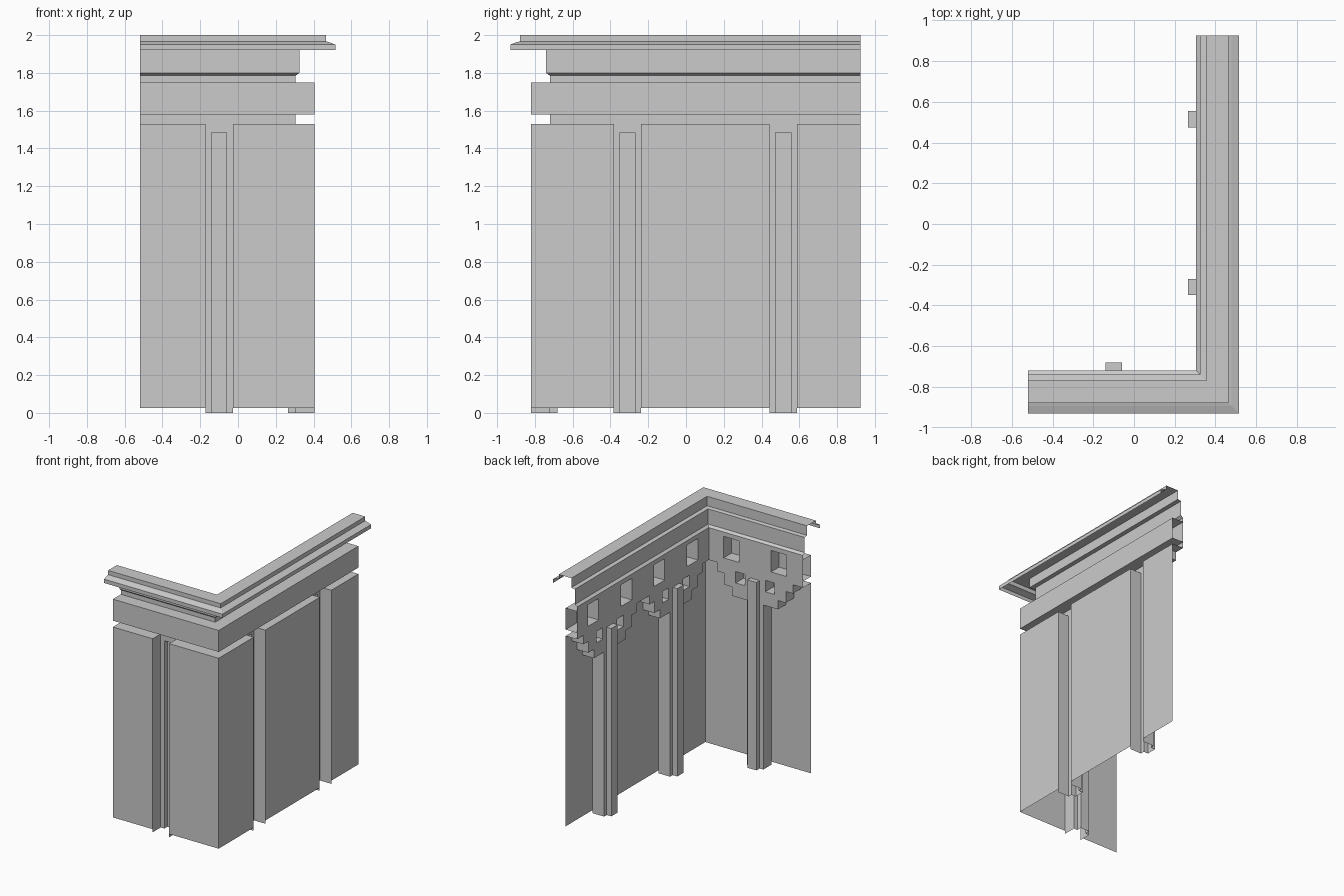
import bpy, bmesh

cube = bpy.data.objects.get("Cube")
if cube:
    bpy.data.objects.remove(cube, do_unlink=True)

stone = bpy.data.materials.new("plain_grey")
stone.use_nodes = True
GREY = (0.6, 0.6, 0.6, 1)
stone.diffuse_color = GREY
stone.node_tree.nodes["Principled BSDF"].inputs["Base Color"].default_value = GREY

INNER, OUTER, GROOVE = 0.305, 0.405, 0.265    # depths measured outwards
SHIFT = -0.415                                # front wall is offset in y
FRONT_END, RIGHT_END = -0.52, 0.925
PANEL_LOW, PANEL_TOP = 0.025, 1.53
FRIEZE_LOW, FRIEZE_TOP = 1.58, 1.75
HALF, SLOT = 0.0725, 0.04                     # half widths of channel and groove
SLOT_TOP = 1.485


def front(t, o, z):
    return (t, SHIFT - o, z)


def right(t, o, z):
    return (o, t, z)


def finish(bm, name):
    bmesh.ops.remove_doubles(bm, verts=bm.verts, dist=0.0005)
    mesh = bpy.data.meshes.new(name)
    bm.to_mesh(mesh)
    bm.free()
    mesh.materials.append(stone)
    obj = bpy.data.objects.new(name, mesh)
    bpy.context.collection.objects.link(obj)
    return obj


def quad(bm, *corners):
    return bm.faces.new([bm.verts.new(c) for c in corners])


def sweep(name, profile):
    """Run an open moulding profile of (depth, height) round the corner."""
    bm = bmesh.new()
    rows = []
    for o, z in profile:
        path = [front(FRONT_END, o, z), (o, SHIFT - o, z), right(RIGHT_END, o, z)]
        rows.append([bm.verts.new(p) for p in path])
    for low, high in zip(rows, rows[1:]):
        for i in range(2):
            bm.faces.new((low[i], low[i + 1], high[i + 1], high[i]))
    finish(bm, name)


def upright(bm, place, t0, t1, o, z0, z1):
    """Flat sheet facing out of the wall."""
    quad(bm, place(t0, o, z0), place(t1, o, z0), place(t1, o, z1), place(t0, o, z1))


def cheek(bm, place, t, o0, o1, z0, z1):
    """Vertical sheet running through the wall depth."""
    quad(bm, place(t, o0, z0), place(t, o1, z0), place(t, o1, z1), place(t, o0, z1))


def shelf(bm, place, t0, t1, o0, o1, z):
    """Level sheet running through the wall depth."""
    quad(bm, place(t0, o0, z), place(t1, o0, z), place(t1, o1, z), place(t0, o1, z))


def panels(name, place, start, corner, end, centres):
    """Outer wall sheets between the pilaster channels, each with a top ledge."""
    bm = bmesh.new()
    edges = [start] + [c + s * HALF for c in centres for s in (-1, 1)] + [end]
    for t0, t1 in zip(edges[::2], edges[1::2]):
        upright(bm, place, t0, t1, OUTER, PANEL_LOW, PANEL_TOP)
        shelf(bm, place, max(t0, corner), t1, INNER, OUTER, PANEL_TOP)
    finish(bm, name)


def pilaster(name, place, c):
    """Recessed channel with a narrower, deeper groove in its back."""
    bm = bmesh.new()
    for s in (-1, 1):
        cheek(bm, place, c + s * HALF, INNER, OUTER, 0, PANEL_TOP)
        cheek(bm, place, c + s * SLOT, GROOVE, INNER, 0, SLOT_TOP)
        upright(bm, place, c + s * SLOT, c + s * HALF, INNER, 0, SLOT_TOP)
    upright(bm, place, c - SLOT, c + SLOT, GROOVE, 0, SLOT_TOP)
    shelf(bm, place, c - SLOT, c + SLOT, GROOVE, INNER, SLOT_TOP)
    upright(bm, place, c - HALF, c + HALF, INNER, SLOT_TOP, PANEL_TOP)
    finish(bm, name)


def solid(d, z):
    """Where the inner sheet is filled, by distance from a pilaster and height."""
    if z > FRIEZE_LOW:
        return not 0.14 < d < 0.275
    if z > PANEL_TOP or d < HALF:
        return True
    if 0.09 < d < 0.17 and 1.41 < z < 1.5:
        return False
    steps = ((0.2, 1.3), (0.27, 1.37), (0.33, 1.46))
    return any(d < reach and z > low for reach, low in steps)


def inner_sheet(name, place, start, end, centres):
    """Stepped corbels and pierced frieze backing, with returns at every edge."""
    bm = bmesh.new()
    marks = (HALF, 0.09, 0.14, 0.17, 0.2, 0.27, 0.275, 0.33)
    ts = sorted({start, end} | {c + s * m for c in centres for m in marks
                                for s in (-1, 1) if start < c + s * m < end})
    zs = [1.3, 1.37, 1.41, 1.46, 1.5, PANEL_TOP, FRIEZE_LOW, FRIEZE_TOP]

    def filled(i, j):
        t, z = (ts[i] + ts[i + 1]) / 2, (zs[j] + zs[j + 1]) / 2
        return solid(min(abs(t - c) for c in centres), z)

    for i in range(len(ts) - 1):
        for j in range(len(zs) - 1):
            here = filled(i, j)
            in_channel = zs[j] < PANEL_TOP and \
                min(abs((ts[i] + ts[i + 1]) / 2 - c) for c in centres) < HALF
            if here and not in_channel:
                upright(bm, place, ts[i], ts[i + 1], INNER, zs[j], zs[j + 1])
            if i and here != filled(i - 1, j):
                cheek(bm, place, ts[i], INNER, OUTER, zs[j], zs[j + 1])
            below = filled(i, j - 1) if j else False
            if here != below and zs[j] < PANEL_TOP and not in_channel:
                shelf(bm, place, ts[i], ts[i + 1], INNER, OUTER, zs[j])
    finish(bm, name)


# Walls: side, placing function, outer start, inner start, inner end, outer end, pilasters
walls = (
    ("front", front, FRONT_END, FRONT_END, INNER, OUTER, [-0.1]),
    ("right", right, SHIFT - OUTER, SHIFT - INNER, RIGHT_END, RIGHT_END, [-0.31, 0.515]),
)
for side, place, outer0, inner0, inner1, outer1, centres in walls:
    panels(side + "_wall_panels", place, outer0, inner0, outer1, centres)
    inner_sheet(side + "_corbel_backing", place, inner0, inner1, centres)
    for n, c in enumerate(centres, 1):
        pilaster(f"{side}_pilaster_{n}", place, c)

# Projecting frieze band
sweep("frieze_band", [(INNER, FRIEZE_LOW), (OUTER, FRIEZE_LOW),
                      (OUTER, FRIEZE_TOP), (INNER, FRIEZE_TOP)])

# Cornice with a hollow overhanging lip
sweep("cornice", [(INNER, FRIEZE_TOP), (INNER, 1.785), (0.325, 1.8), (0.325, 1.92),
                  (0.355, 1.925), (0.355, 2.0), (0.465, 2.0), (0.465, 1.967),
                  (0.48, 1.963), (0.515, 1.95), (0.515, 1.92)])
